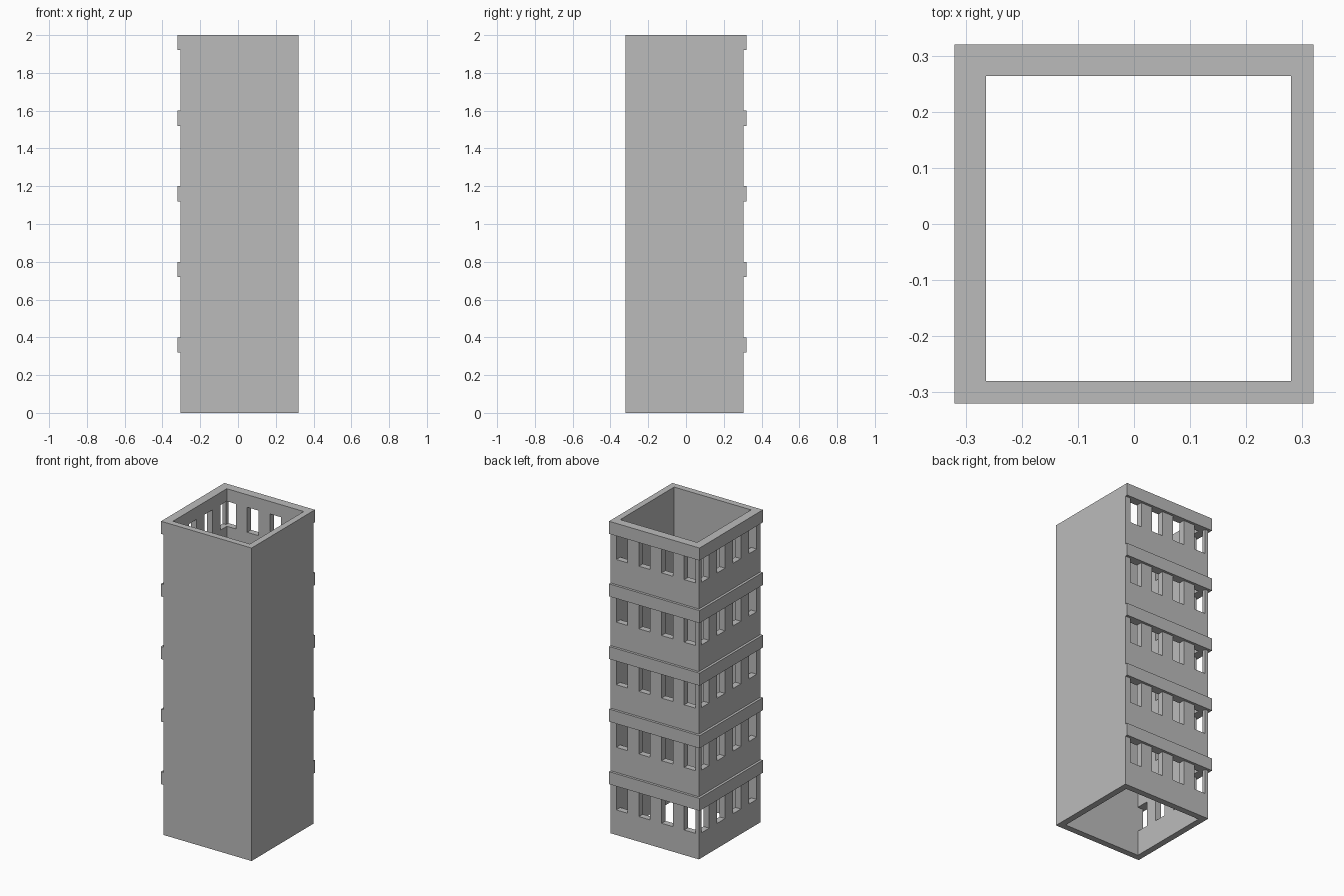
import bpy, bmesh

if "Cube" in bpy.data.objects:
    bpy.data.objects.remove(bpy.data.objects["Cube"])

HEIGHT, FLOORS = 2.0, 5
FLOOR = HEIGHT / FLOORS
OUT, FACE, WALL = 0.32, 0.304, 0.04    # overall half width, windowed wall face, wall thickness
SILL, HEAD = 0.16, 0.32                # window bottom and top above each floor
WINDOWS = [-0.24, -0.08, 0.08, 0.24]   # window centres along a wall
HALF = 0.04                            # half window width

grey = bpy.data.materials.new("plain grey")
grey.diffuse_color = (0.5, 0.5, 0.5, 1)
grey.use_nodes = True
grey.node_tree.nodes["Principled BSDF"].inputs["Base Color"].default_value = grey.diffuse_color


def finish(name, bm):
    bmesh.ops.recalc_face_normals(bm, faces=bm.faces)
    mesh = bpy.data.meshes.new(name)
    bm.to_mesh(mesh)
    bm.free()
    mesh.materials.append(grey)
    obj = bpy.data.objects.new(name, mesh)
    bpy.context.collection.objects.link(obj)
    return obj


def extrude_up(bm, faces, height):
    ext = bmesh.ops.extrude_face_region(bm, geom=faces, use_keep_orig=True)
    verts = [g for g in ext["geom"] if isinstance(g, bmesh.types.BMVert)]
    bmesh.ops.translate(bm, verts=verts, vec=(0, 0, height))


def rect(x0, x1, y0, y1):
    return [(x0, y0), (x1, y0), (x1, y1), (x0, y1)]


def add_prism(bm, outline, z0, z1):
    face = bm.faces.new([bm.verts.new((x, y, z0)) for x, y in outline])
    extrude_up(bm, [face], z1 - z0)


# Hollow square tower, open at top and bottom
bm = bmesh.new()
outer = [bm.verts.new((x, y, 0)) for x, y in rect(-FACE, OUT, -OUT, FACE)]
inner = [bm.verts.new((x, y, 0)) for x, y in
         rect(-FACE + WALL, OUT - WALL, -OUT + WALL, FACE - WALL)]
ring = [bm.faces.new((outer[i], outer[(i + 1) % 4], inner[(i + 1) % 4], inner[i]))
        for i in range(4)]
extrude_up(bm, ring, HEIGHT)
tower = finish("tower_walls", bm)

# Window openings through the back and left walls
d0, d1 = FACE - WALL - 0.002, FACE + 0.05
for side in ("back", "left"):
    bm = bmesh.new()
    for k in range(FLOORS):
        for c in WINDOWS:
            if side == "back":
                box = rect(c - HALF, c + HALF, d0, d1)
            else:
                box = rect(-d1, -d0, c - HALF, c + HALF)
            add_prism(bm, box, k * FLOOR + SILL, k * FLOOR + HEAD)
    cutter = finish(side + "_window_cutter", bm)
    cutter.hide_render = True
    mod = tower.modifiers.new(side + "_windows", 'BOOLEAN')
    mod.operation, mod.solver, mod.object = 'DIFFERENCE', 'EXACT', cutter
    bpy.context.view_layer.objects.active = tower
    bpy.ops.object.modifier_apply(modifier=mod.name)
    bpy.data.objects.remove(cutter)

# Projecting L-shaped band at the top of every storey
band = [(OUT, FACE), (OUT, OUT), (-OUT, OUT), (-OUT, -OUT), (-FACE, -OUT), (-FACE, FACE)]
for k in range(FLOORS):
    bm = bmesh.new()
    add_prism(bm, band, k * FLOOR + HEAD, (k + 1) * FLOOR)
    finish("storey_band_%d" % (k + 1), bm)
